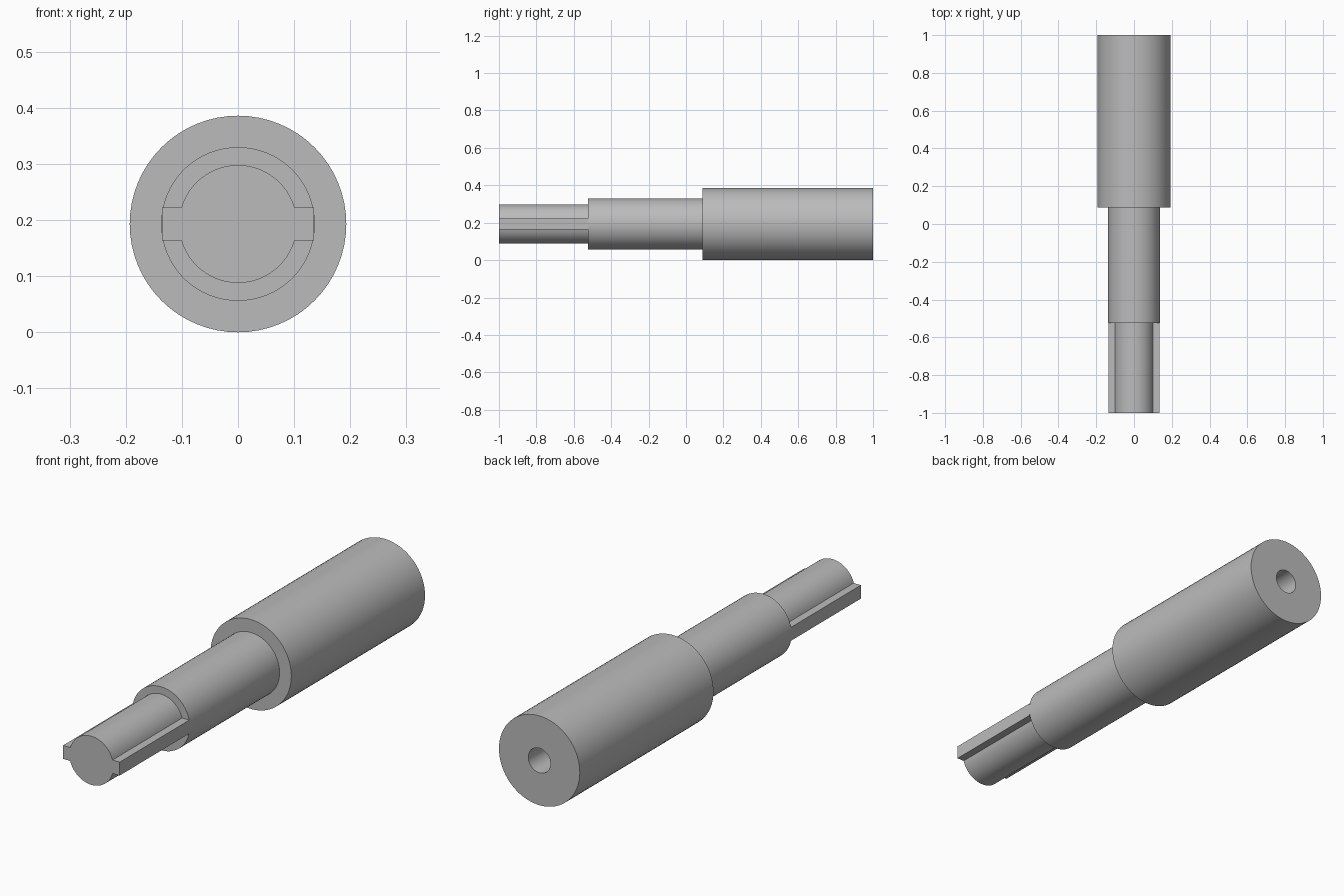
import bpy
import bmesh
from math import asin, cos, pi, radians, sin
from mathutils import Vector

cube = bpy.data.objects.get("Cube")
if cube:
    bpy.data.objects.remove(cube, do_unlink=True)

SEGMENTS = 64
AXIS_Z = 0.193       # height of the shaft axis
BODY_R = 0.193
COLLAR_R = 0.137
TIP_R = 0.105
BORE_R = 0.053
KEY_X = 0.135        # half span across the two keys
KEY_Z = 0.029        # half thickness of a key
TIP_Y = -0.525       # where the tip meets the collar
BORE_END = 0.5

steel = bpy.data.materials.new("steel grey")
steel.use_nodes = True
colour = (0.5, 0.5, 0.5, 1)
steel.diffuse_color = colour
steel.node_tree.nodes["Principled BSDF"].inputs["Base Color"].default_value = colour


def finish(bm, name):
    bmesh.ops.recalc_face_normals(bm, faces=bm.faces)
    mesh = bpy.data.meshes.new(name)
    bm.to_mesh(mesh)
    bm.free()
    mesh.materials.append(steel)
    obj = bpy.data.objects.new(name, mesh)
    obj.location.z = AXIS_Z
    bpy.context.collection.objects.link(obj)
    bpy.ops.object.select_all(action="DESELECT")
    obj.select_set(True)
    bpy.context.view_layer.objects.active = obj
    bpy.ops.object.shade_smooth_by_angle(angle=radians(30))
    return obj


# Stepped shaft with a blind bore in its back end: a (radius, y) profile turned about y
profile = [(0, TIP_Y), (COLLAR_R, TIP_Y), (COLLAR_R, 0.088), (BODY_R, 0.088),
           (BODY_R, 1), (BORE_R, 1), (BORE_R, BORE_END), (0, BORE_END)]
bm = bmesh.new()
verts = [bm.verts.new((r, y, 0)) for r, y in profile]
edges = [bm.edges.new(pair) for pair in zip(verts, verts[1:])]
bmesh.ops.spin(bm, geom=verts + edges, cent=(0, 0, 0), axis=(0, 1, 0),
               angle=2 * pi, steps=SEGMENTS, use_duplicate=False)
bmesh.ops.remove_doubles(bm, verts=bm.verts, dist=1e-5)
finish(bm, "stepped_shaft")

# Keyed tip: a round section with a square key on each side, extruded along y
start = asin(KEY_Z / TIP_R)
half = SEGMENTS // 2
upper = [(KEY_X, KEY_Z)]
for i in range(half + 1):
    a = start + (pi - 2 * start) * i / half
    upper.append((TIP_R * cos(a), TIP_R * sin(a)))
upper.append((-KEY_X, KEY_Z))
section = upper + [(-x, -z) for x, z in upper]
bm = bmesh.new()
face = bm.faces.new([bm.verts.new((x, -1, z)) for x, z in section])
side = bmesh.ops.extrude_face_region(bm, geom=[face], use_keep_orig=True)
moved = [v for v in side["geom"] if isinstance(v, bmesh.types.BMVert)]
bmesh.ops.translate(bm, verts=moved, vec=Vector((0, TIP_Y + 1, 0)))
# the hidden end against the collar stays open
hidden = [f for f in bm.faces if all(v.co.y > TIP_Y - 0.001 for v in f.verts)]
bmesh.ops.delete(bm, geom=hidden, context="FACES_ONLY")
finish(bm, "keyed_tip")
